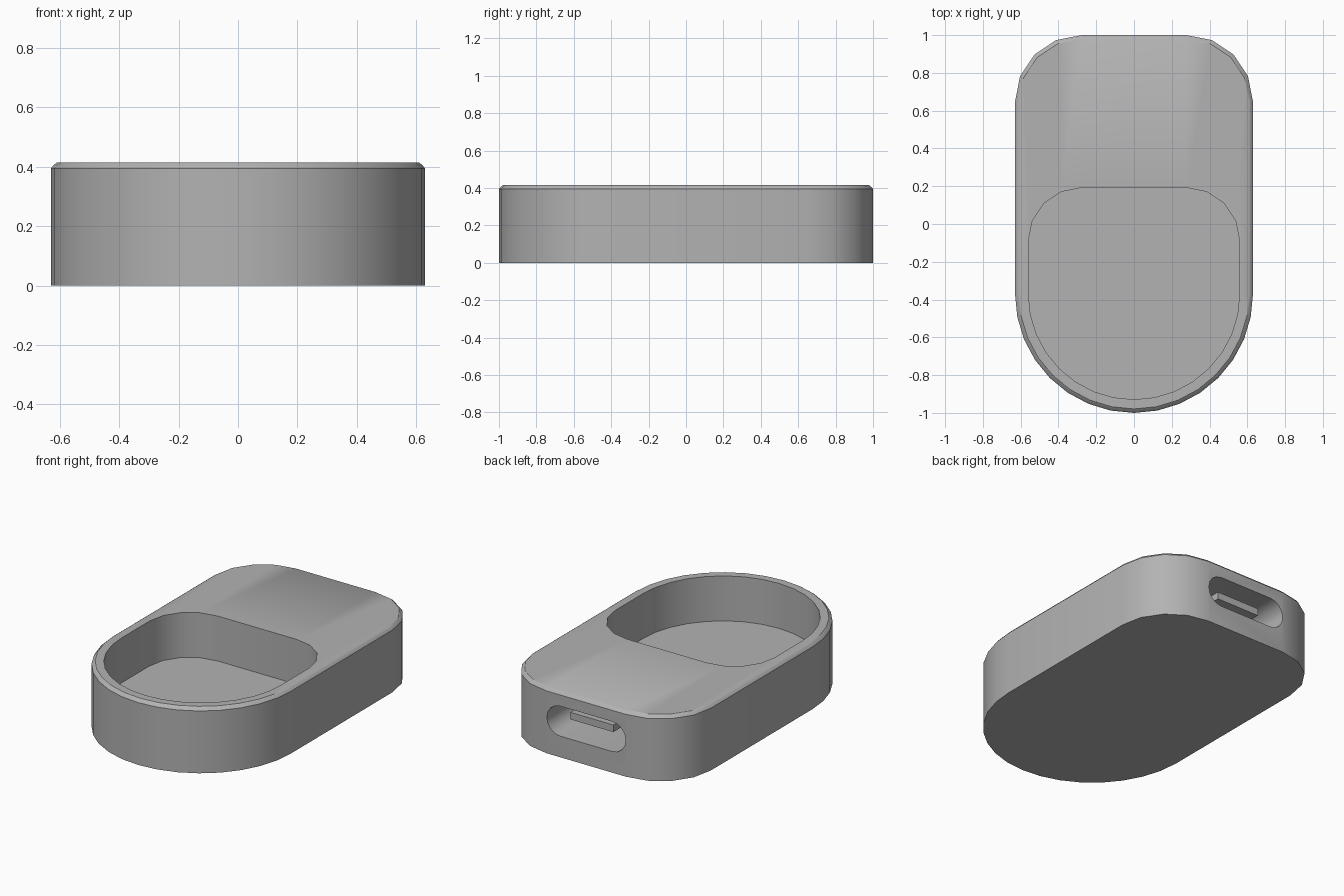
import bpy, bmesh
from math import sin, cos, pi, radians

if "Cube" in bpy.data.objects:
    bpy.data.objects.remove(bpy.data.objects["Cube"])


def outline(inset, back, z):
    """Tombstone outline: round front, softened back corners."""
    w, r = 0.63 - inset, 0.352 - inset
    pts = [(w * cos(a), -0.37 + w * sin(a), z)
           for a in (-pi + pi * i / 16 for i in range(17))]
    right = [(w - r + r * cos(a), back - r + r * sin(a), z)
             for a in (pi / 2 * i / 4 for i in range(5))]
    return pts + right + [(-x, y, z) for x, y, z in reversed(right)]


def loft(name, rings):
    """Skin equal-length rings and cap both ends."""
    bm = bmesh.new()
    loops = [[bm.verts.new(p) for p in ring] for ring in rings]
    for a, b in zip(loops, loops[1:]):
        for i in range(len(a)):
            j = (i + 1) % len(a)
            bm.faces.new((a[i], a[j], b[j], b[i]))
    bm.faces.new(loops[0][::-1])
    bm.faces.new(loops[-1])
    bmesh.ops.recalc_face_normals(bm, faces=bm.faces[:])
    mesh = bpy.data.meshes.new(name)
    bm.to_mesh(mesh)
    bm.free()
    ob = bpy.data.objects.new(name, mesh)
    bpy.context.collection.objects.link(ob)
    return ob


def activate(ob):
    bpy.ops.object.select_all(action='DESELECT')
    ob.select_set(True)
    bpy.context.view_layer.objects.active = ob


# Body: outer wall, softened top edge, deck, pocket wall and pocket floor
body = loft("body", [
    outline(0, 1.0, 0),
    outline(0, 1.0, 0.395),
    outline(0.011, 0.989, 0.408),
    outline(0.021, 0.979, 0.415),
    outline(0.071, 0.192, 0.415),
    outline(0.071, 0.192, 0.13),
])

# Port opening in the back wall
PORT_Z, PORT_R, PORT_HALF = 0.229, 0.095, 0.277


def slot(y):
    pts = []
    for side in (1, -1):
        for i in range(9):
            a = -pi / 2 + pi * i / 8
            pts.append((side * (PORT_HALF - PORT_R + PORT_R * cos(a)), y,
                        PORT_Z + side * PORT_R * sin(a)))
    return pts


cutter = loft("port_cutter", [slot(0.65), slot(1.1)])
cutter.hide_render = True
mod = body.modifiers.new("port", 'BOOLEAN')
mod.operation = 'DIFFERENCE'
mod.solver = 'EXACT'
mod.object = cutter
activate(body)
bpy.ops.object.modifier_apply(modifier=mod.name)
bpy.data.objects.remove(cutter, do_unlink=True)
bpy.ops.object.shade_smooth_by_angle(angle=radians(35))

# Connector tongue inside the port
bpy.ops.mesh.primitive_cube_add(size=1, location=(0.005, 0.79, 0.245))
tongue = bpy.context.object
tongue.name = "port_tongue"
tongue.scale = (0.30, 0.29, 0.045)

# Mid-grey finish
grey = bpy.data.materials.new("mid_grey")
grey.diffuse_color = (0.45, 0.45, 0.45, 1)
grey.use_nodes = True
grey.node_tree.nodes["Principled BSDF"].inputs["Base Color"].default_value = grey.diffuse_color
for ob in (body, tongue):
    ob.data.materials.append(grey)
